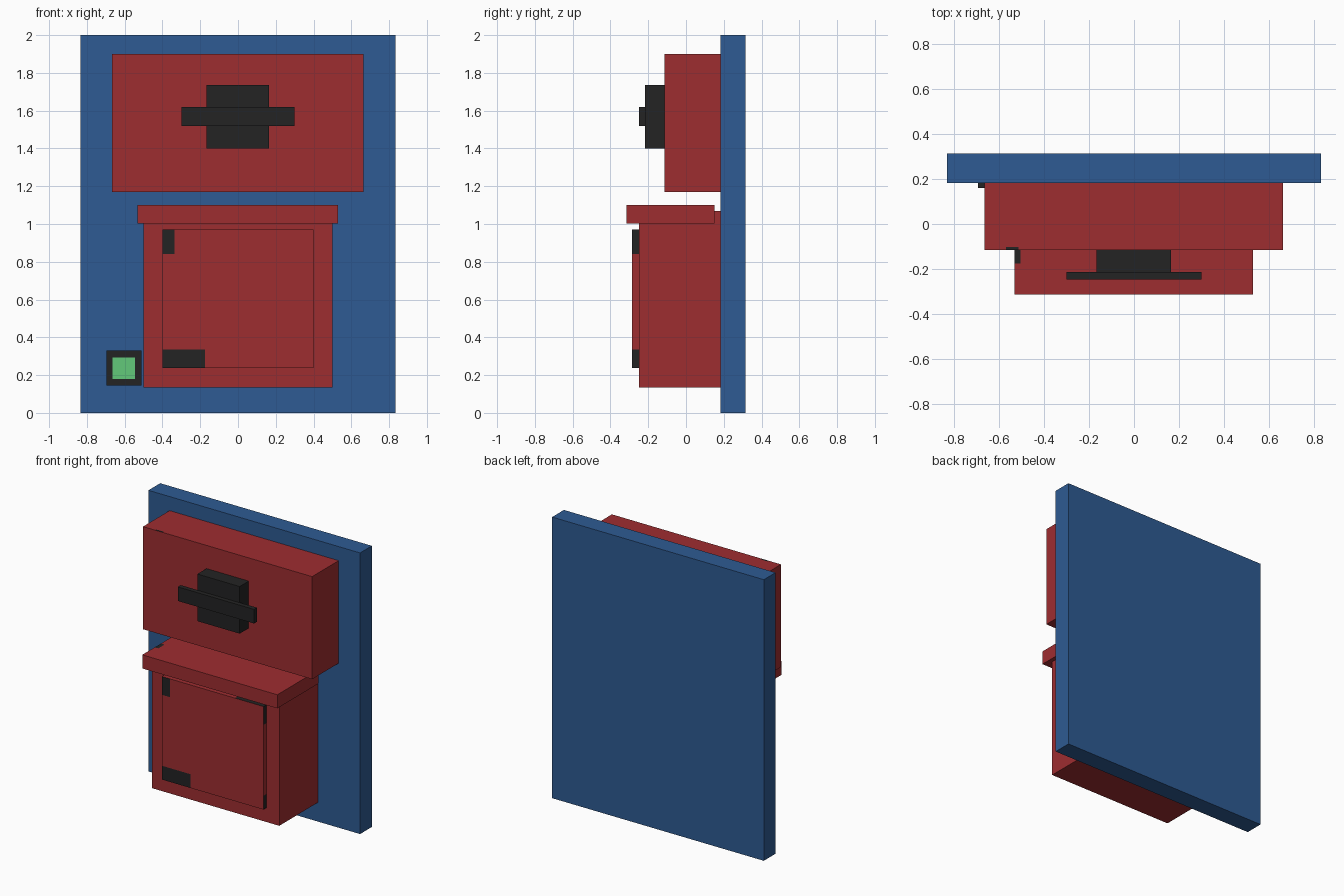
import bpy
import bmesh
from mathutils import Vector

if "Cube" in bpy.data.objects:
    bpy.data.objects.remove(bpy.data.objects["Cube"], do_unlink=True)


def material(name, *srgb):
    """Flat material from 0-255 sRGB values."""
    mat = bpy.data.materials.new(name)
    mat.use_nodes = True
    linear = [((c / 255 + 0.055) / 1.055) ** 2.4 for c in srgb] + [1]
    mat.diffuse_color = linear
    mat.node_tree.nodes["Principled BSDF"].inputs["Base Color"].default_value = linear
    return mat


blue = material("blue", 46, 91, 147)
red = material("red", 158, 45, 48)
black = material("black", 35, 35, 36)
green = material("green", 98, 200, 122)


def box(name, xs, ys, zs, mats, cuts=(), accent=None):
    """Box from axis ranges; cuts are (axis, position); accent(centre, normal)
    picks the faces that take the second material."""
    bm = bmesh.new()
    bmesh.ops.create_cube(bm, size=1)
    for v in bm.verts:
        v.co = Vector([r[0] if c < 0 else r[1] for c, r in zip(v.co, (xs, ys, zs))])
    for axis, position in cuts:
        normal = Vector([float(i == axis) for i in range(3)])
        bmesh.ops.bisect_plane(bm, geom=bm.verts[:] + bm.edges[:] + bm.faces[:],
                               plane_co=normal * position, plane_no=normal)
    bm.normal_update()
    if accent:
        for f in bm.faces:
            f.material_index = int(accent(f.calc_center_median(), f.normal))
    mesh = bpy.data.meshes.new(name)
    bm.to_mesh(mesh)
    bm.free()
    for mat in mats:
        mesh.materials.append(mat)
    obj = bpy.data.objects.new(name, mesh)
    bpy.context.collection.objects.link(obj)
    return obj


X, Y, Z = range(3)
WALL = 0.183   # front of the backboard
UPPER = -0.115  # front of the upper cabinet
BODY = -0.25   # front of the lower cabinet

# Backboard
box("backboard", (-0.833, 0.833), (WALL, 0.315), (0, 2), [blue])

# Upper cabinet with a small mark on its top edge
box("upper_cabinet", (-0.667, 0.664), (UPPER, WALL), (1.17, 1.9), [red, black],
    [(X, -0.57), (X, -0.515), (Y, -0.102)],
    lambda c, n: n.z > 0.5 and -0.57 < c.x < -0.515 and c.y < -0.102)

# Handle
box("handle_mount", (-0.168, 0.165), (-0.217, UPPER), (1.4, 1.735), [black])
box("handle_bar", (-0.3, 0.3), (-0.248, -0.215), (1.52, 1.62), [black])

# Lower cabinet and its overhanging lid
box("lower_cabinet", (-0.5, 0.5), (BODY, WALL), (0.135, 1.07), [red])
box("lid", (-0.533, 0.53), (-0.315, 0.15), (1.003, 1.1), [red, black],
    [(X, -0.505), (Y, -0.175), (Y, -0.105)],
    lambda c, n: n.z > 0.5 and c.x < -0.505 and -0.175 < c.y < -0.105)


# Door with dark hinge patches on its front, sides and top
def hinge(c, n):
    if abs(n.x) > 0.5:
        return c.z > 0.84 or c.z < 0.335
    if n.z > 0.5:
        return c.x > 0.175
    if n.y < -0.5:
        return (c.x < -0.335 and c.z > 0.84) or (c.x < -0.175 and c.z < 0.335)
    return False


box("door", (-0.4, 0.4), (-0.285, BODY), (0.237, 0.97), [red, black],
    [(X, -0.335), (X, -0.175), (X, 0.175), (Z, 0.335), (Z, 0.84)], hinge)

# Indicator lamp: black housing with a green front window
box("indicator_lamp", (-0.695, -0.51), (0.16, WALL), (0.145, 0.33), [black, green],
    [(X, -0.665), (X, -0.545), (Z, 0.18), (Z, 0.293)],
    lambda c, n: n.y < -0.5 and -0.665 < c.x < -0.545 and 0.18 < c.z < 0.293)
